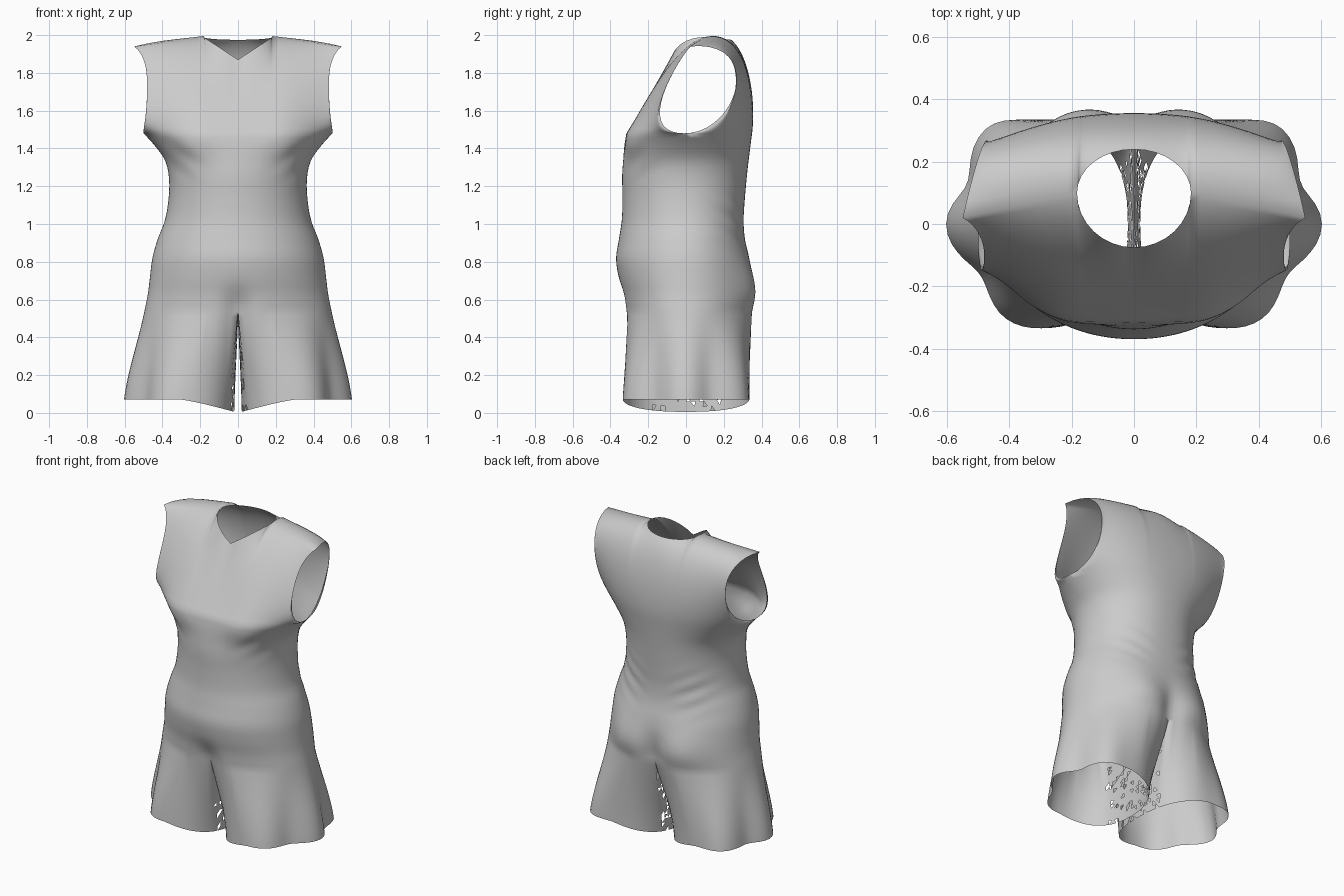
import bpy, bmesh, math, random
from mathutils import Vector as V

if "Cube" in bpy.data.objects:
    bpy.data.objects.remove(bpy.data.objects["Cube"])

random.seed(4)

# torso sections: z, half width, side y, front y, back y
ROWS = [(0.54, .495, 0, -.325, .352), (0.63, .477, 0, -.337, .36), (0.72, .466, 0, -.358, .352),
        (0.82, .453, 0, -.37, .335), (0.92, .425, 0, -.355, .312), (1.02, .387, 0, -.34, .305),
        (1.14, .367, 0, -.336, .312), (1.25, .366, 0, -.338, .322), (1.34, .388, 0, -.332, .332),
        (1.42, .445, 0, -.325, .342), (1.48, .5, -.01, -.315, .35)]
BASE, ARMPIT = .54, 1.48
# column positions as a fraction of the half width (one lands on the neck corner)
COLS = [math.sin(i / 8 * math.pi / 2) / 3 for i in range(8)] + \
       [1 / 3 + 2 / 3 * math.sin(i / 18 * math.pi / 2) for i in range(19)]


def section(z):
    """Smooth interpolation of the torso sections."""
    n = len(ROWS)
    i = max(k for k in range(n - 1) if ROWS[k][0] <= z + 1e-9)
    a, b = ROWS[i], ROWS[i + 1]
    p, q = ROWS[max(i - 1, 0)], ROWS[min(i + 2, n - 1)]
    h = b[0] - a[0]
    t = (z - a[0]) / h
    out = []
    for c in range(1, 5):
        ma = (b[c] - p[c]) / (b[0] - p[0]) * h
        mb = (q[c] - a[c]) / (q[0] - a[0]) * h
        out.append((2*t**3 - 3*t*t + 1) * a[c] + (t**3 - 2*t*t + t) * ma
                   + (3*t*t - 2*t**3) * b[c] + (t**3 - t*t) * mb)
    return out


def bump(x, z, cx, cz, rx, rz):
    return math.exp(-((x - cx) / rx)**2 - ((z - cz) / rz)**2)


def torso_point(u, z, back):
    w, ys, yf, yb = section(z)
    x = w * u
    yc = yb if back else yf
    d = math.sqrt(max(0, 1 - u**(2.25 if back else 2.05)))
    y = ys + (yc - ys) * d
    if back:
        y += d * (.03 * bump(x, z, .22, .66, .13, .14) - .035 * bump(x, z, 0, .58, .07, .13))
        y += d * .007 * math.sin(60 * (z - .5 * x)) * bump(x, z, .25, 1.02, .12, .12)
    else:
        y += d * (.04 * bump(x, z, 0, .54, .07, .1) - .035 * bump(x, z, .27, 1.44, .13, .1))
        y += d * .007 * math.sin(55 * (z - .7 * x)) * bump(x, z, .33, 1.33, .1, .1)
    return V((x, y, z))


def top_point(u, back):
    """Neckline for the inner columns, shoulder seam for the outer ones."""
    if u < 1 / 3 - 1e-6:
        k = 3 * u
        c = math.sqrt(1 - k * k)
        if back:
            return V((.183 * k, .1 + .14 * c, 1.99 - .015 * c))
        return V((.183 * k, .1 - .175 * c, 1.87 + .12 * k))
    k = (u - 1 / 3) * 1.5
    return V((.183 + .367 * k, .1 - .08 * k, 1.99 - .05 * k))


def yoke_point(u, t, back):
    """Bezier column from the armpit line up to neck or shoulder."""
    a, d = torso_point(u, ARMPIT, back), top_point(u, back)
    xb, xc = a.lerp(d, 1 / 3).x, a.lerp(d, 2 / 3).x
    if back:
        g = min(1, (.24 - d.y) / .14)
        e = a.y - .35
        b = V((xb, .37 + .01 * g + .5 * e, 1.64 + .02 * g))
        c = V((xc, .34 - .01 * g + .15 * e, 1.89 + .155 * g))
        eb, ec = V((.44, .28, 1.48)), V((.46, .42, 1.98))
    else:
        f = min(1, (d.y + .075) / .175)
        e = a.y + .315
        b = V((xb, -.235 + .035 * f + .5 * e, 1.61 + .06 * f))
        c = V((xc, -.155 + .095 * f + .15 * e, 1.74 + .21 * f))
        eb, ec = V((.51, -.28, 1.48)), V((.42, -.05, 1.85))
    b, c = b.lerp(eb, u**6), c.lerp(ec, u**6)
    s = 1 - t
    return a * s**3 + b * 3*s*s*t + c * 3*s*t*t + d * t**3


def hem_point(phi):
    """Leg opening: oval with draped folds at the outer corners."""
    phi = (phi + math.pi) % (2 * math.pi) - math.pi
    c, s = math.cos(phi), math.sin(phi)
    g = math.degrees(phi)
    p = 2.4 if c < 0 else 2 + .4 * max(0, s)
    r = (abs(c)**p + abs(s)**p)**(-1 / p)
    r -= .15 * bump(g, 0, 27, 0, 16, 1) + .2 * bump(g, 0, -38, 0, 22, 1)
    r += .04 * bump(g, 0, 62, 0, 14, 1) + .03 * bump(g, 0, 0, 0, 14, 1)
    x = .31 + .29 * r * c
    return V((x, .335 * min(1, max(-1, r * s)), .07 - .07 * max(0, 1 - x / .3)**1.2))


bm = bmesh.new()


def skin(rows, side):
    grid = [[bm.verts.new((side * p.x, p.y, p.z)) for p in r] for r in rows]
    faces = []
    for a, b in zip(grid, grid[1:]):
        for i in range(len(a) - 1):
            faces.append(bm.faces.new((a[i], a[i + 1], b[i + 1], b[i])))
    return faces


def drape(a, b, t):
    """Leg column: starts in line with the torso, flares, then hangs straight."""
    p = a.lerp(b, t)
    e = t + .3 * t * (1 - t) * (2 * t - .4)
    p.x, p.y = a.x + (b.x - a.x) * e, a.y + (b.y - a.y) * e
    return p


inner = []
n = len(COLS) - 1
K = 16
T = [i / 18 for i in range(19)]
for side in (1, -1):
    # torso and yoke, front and back
    for back in (False, True):
        zs = [BASE + (ARMPIT - BASE) * i / 38 for i in range(39)]
        rows = [[torso_point(u, z, back) for u in COLS] for z in zs]
        rows += [[yoke_point(u, i / 20, back) for u in COLS] for i in range(1, 21)]
        skin(rows, side)
    # leg: outer half ring, then the inner thigh
    top = [torso_point(u, BASE, False) for u in COLS] + \
          [torso_point(u, BASE, True) for u in reversed(COLS[:-1])]
    ang = math.radians(150)
    hem = [hem_point(-ang + ang * i / n) for i in range(2 * n + 1)]
    y0, y1 = top[-1].y, top[0].y
    crotch = [V((0, y0 + (y1 - y0) * k / K, BASE - .05 * max(0, math.sin(math.pi * k / K))))
              for k in range(K + 1)]
    inner_hem = [hem_point(ang + (2 * math.pi - 2 * ang) * k / K) for k in range(K + 1)]
    skin([[drape(a, b, t) for a, b in zip(top, hem)] for t in T], side)
    inner += skin([[drape(a, b, t) for a, b in zip(crotch, inner_hem)] for t in T], side)

# ragged tears on the inner thighs
tris = bmesh.ops.triangulate(bm, faces=inner)['faces']
torn = [f for f in tris if f.calc_center_median().z < .48 and random.random() < .13]
bmesh.ops.delete(bm, geom=torn, context='FACES')

bmesh.ops.remove_doubles(bm, verts=bm.verts, dist=.0004)
bmesh.ops.recalc_face_normals(bm, faces=bm.faces)
me = bpy.data.meshes.new("romper")
bm.to_mesh(me)
bm.free()
romper = bpy.data.objects.new("romper", me)
bpy.context.collection.objects.link(romper)
for p in me.polygons:
    p.use_smooth = True
